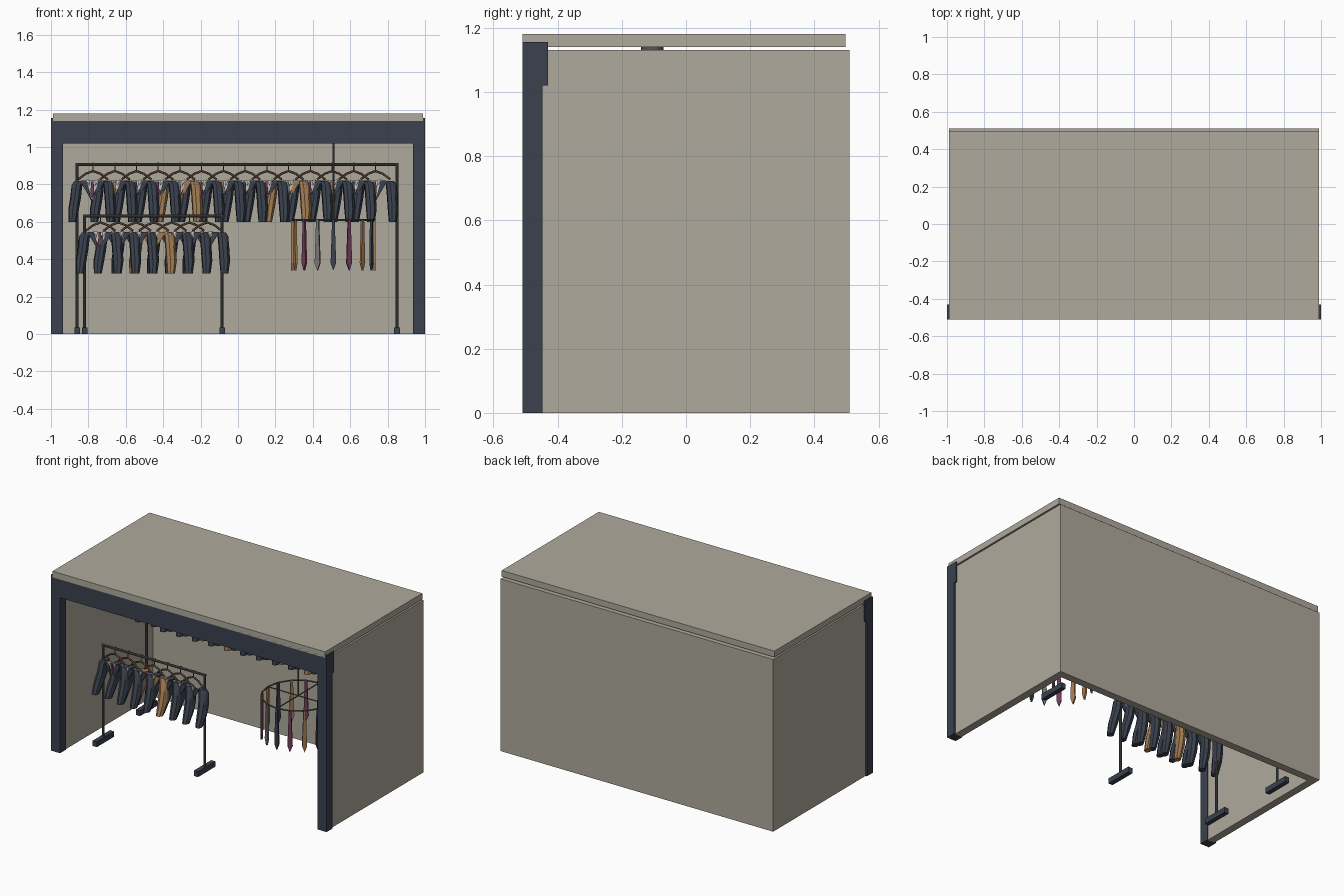
import bpy, bmesh, math
from mathutils import Vector, Matrix

old = bpy.data.objects.get("Cube")
if old:
    bpy.data.objects.remove(old, do_unlink=True)


def material(name, r, g, b):
    m = bpy.data.materials.new(name)
    m.use_nodes = True
    m.diffuse_color = (r, g, b, 1)
    m.node_tree.nodes["Principled BSDF"].inputs["Base Color"].default_value = (r, g, b, 1)
    return m


WALL = material("warm_grey_panel", .43, .40, .34)
NAVY = material("dark_navy", .043, .053, .075)
TAN = material("tan_cloth", .36, .20, .085)
PLUM = material("plum_cloth", .17, .045, .095)
METAL = material("dark_metal", .09, .09, .08)
WOOD = material("hanger_wood", .17, .10, .05)
SHIRT = material("shirt_white", .55, .52, .47)
GREY = material("grey_cloth", .19, .19, .18)


def finish(name, bm, mats, smooth=False):
    bmesh.ops.recalc_face_normals(bm, faces=bm.faces)
    me = bpy.data.meshes.new(name)
    bm.to_mesh(me)
    bm.free()
    ob = bpy.data.objects.new(name, me)
    bpy.context.collection.objects.link(ob)
    for m in mats:
        me.materials.append(m)
    if smooth:
        bpy.context.view_layer.objects.active = ob
        ob.select_set(True)
        bpy.ops.object.shade_smooth_by_angle(angle=math.radians(40))
        ob.select_set(False)
    return ob


def box(name, x, y, z, mat):
    """Box from (low, high) pairs on each axis."""
    bm = bmesh.new()
    low, high = zip(x, y, z)
    size = Vector(high) - Vector(low)
    mid = (Vector(high) + Vector(low)) / 2
    bmesh.ops.create_cube(bm, size=1, matrix=Matrix.Translation(mid) @ Matrix.Diagonal((*size, 1)))
    return finish(name, bm, [mat])


def add_rod(bm, a, b, r, idx=0, sides=8):
    a, b = Vector(a), Vector(b)
    d = b - a
    mat = Matrix.Translation((a + b) / 2) @ d.to_track_quat('Z', 'Y').to_matrix().to_4x4()
    geo = bmesh.ops.create_cone(bm, cap_ends=True, segments=sides, radius1=r, radius2=r,
                                depth=d.length, matrix=mat)
    for f in {f for v in geo["verts"] for f in v.link_faces}:
        f.material_index = idx


def add_loft(bm, rings, idx, sides=8):
    """Tube through horizontal oval rings (x, y, z, radius x, radius y)."""
    loops = []
    for x, y, z, rx, ry in rings:
        angles = [2 * math.pi * k / sides for k in range(sides)]
        loops.append([bm.verts.new((x + rx * math.cos(t), y + ry * math.sin(t), z)) for t in angles])
    faces = [bm.faces.new(loops[0]), bm.faces.new(loops[-1])]
    for lo, hi in zip(loops, loops[1:]):
        for k in range(sides):
            n = (k + 1) % sides
            faces.append(bm.faces.new((lo[k], lo[n], hi[n], hi[k])))
    for f in faces:
        f.material_index = idx


def add_plate(bm, outline, y, depth, idx):
    """Flat cloth piece: an (x, z) outline given a small depth."""
    front = [bm.verts.new((x, y, z)) for x, z in outline]
    back = [bm.verts.new((x, y + depth, z)) for x, z in outline]
    faces = [bm.faces.new(front), bm.faces.new(back)]
    for k in range(len(outline)):
        n = (k + 1) % len(outline)
        faces.append(bm.faces.new((front[k], front[n], back[n], back[k])))
    for f in faces:
        f.material_index = idx


# Shell: three walls and a floating roof
box("back_wall", (-.99, .99), (.46, .51), (0, 1.13), WALL)
box("roof", (-.99, .99), (-.51, .497), (1.14, 1.18), WALL)
for side, s in (("right", -1), ("left", 1)):
    box(side + "_wall", sorted((s * .94, s * .99)), (-.45, .46), (0, 1.13), WALL)
    box(side + "_post", sorted((s * .935, s)), (-.51, -.447), (0, 1.02), NAVY)
box("front_header", (-1, 1), (-.51, -.43), (1.02, 1.155), NAVY)


# Clothes racks
def rack(name, x0, x1, y, top):
    bm = bmesh.new()
    for x in (x0, x1):
        add_rod(bm, (x, y, .03), (x, y, top), .008)
    add_rod(bm, (x0 - .008, y, top), (x1 + .008, y, top), .008)
    finish(name + "_frame", bm, [METAL], True)
    for end, x in (("right", x0), ("left", x1)):
        box(f"{name}_{end}_foot", (x - .015, x + .015), (y - .09, y + .09), (0, .035), NAVY)


# Hanger with a jacket, shirt and tie, measured down from the rail
def jacket(name, x, y, top, cloth, tie):
    bm = bmesh.new()
    add_rod(bm, (0, 0, -.04), (0, 0, .008), .003, 0, 6)
    add_rod(bm, (0, 0, .009), (0, .012, .004), .003, 0, 6)
    for s in (-1, 1):
        add_rod(bm, (0, 0, -.035), (s * .04, 0, -.05), .006, 1, 6)
        add_rod(bm, (s * .04, 0, -.05), (s * .08, 0, -.08), .006, 1, 6)
        sleeve = [(.074, 0, -.088, .026, .022), (.086, -.004, -.11, .029, .032),
                  (.093, -.012, -.18, .029, .036), (.100, -.035, -.24, .029, .033),
                  (.102, -.062, -.308, .021, .025)]
        add_loft(bm, [(s * r[0], *r[1:]) for r in sleeve], 2)
        add_plate(bm, [(s * .068, -.088), (s * .032, -.085), (s * .003, -.20), (s * .03, -.15)],
                  -.026, .006, 2)
        add_plate(bm, [(s * .036, -.08), (s * .012, -.085), (s * .016, -.115)], -.03, .004, 3)
    add_plate(bm, [(-.034, -.085), (.034, -.085), (0, -.20)], -.02, .004, 3)
    add_plate(bm, [(-.006, -.09), (.006, -.09), (.010, -.15), (0, -.18), (-.010, -.15)],
              -.029, .005, 4)
    ob = finish(name, bm, [METAL, WOOD, cloth, SHIRT, tie], True)
    ob.location = (x, y, top)
    ob.rotation_euler.z = math.radians(-8)


def clothes_row(name, count, x0, x1, y, top, tan_places):
    ties = [PLUM, TAN, NAVY, PLUM, GREY]
    for i in range(count):
        x = x0 + (x1 - x0) * i / (count - 1)
        cloth = TAN if i in tan_places else NAVY
        jacket(f"{name}_jacket_{i + 1}", x, y, top, cloth, ties[i % len(ties)])


rack("tall_rack", -.86, .85, .28, .907)
clothes_row("tall_rack", 14, -.775, .735, .28, .907, (4, 9))
rack("short_rack", -.82, -.085, -.225, .632)
clothes_row("short_rack", 7, -.735, -.165, -.225, .632, (3,))

# Round tie display hung from the ceiling
cx, cy, cz, radius, count = .51, -.105, .61, .22, 16
bm = bmesh.new()
spots = [(cx + radius * math.cos(2 * math.pi * k / count),
          cy + radius * math.sin(2 * math.pi * k / count), cz) for k in range(count)]
for k, p in enumerate(spots):
    add_rod(bm, p, spots[(k + 1) % count], .005, 0, 6)
for k in range(0, count, 4):
    add_rod(bm, (cx, cy, cz), spots[k], .004, 0, 6)
add_rod(bm, (cx, cy, cz), (cx, cy, 1.13), .005)
add_rod(bm, (cx, cy, 1.125), (cx, cy, 1.14), .035, 0, 16)
finish("tie_ring", bm, [METAL], True)

tie_outline = [(-.007, 0), (.007, 0), (.009, -.06), (.015, -.23), (0, -.27), (-.015, -.23), (-.009, -.06)]
tie_colours = [TAN, TAN, PLUM, GREY, NAVY, PLUM, TAN, NAVY]
for k, p in enumerate(spots):
    bm = bmesh.new()
    add_plate(bm, tie_outline, -.006, .012, 0)
    ob = finish(f"hanging_tie_{k + 1}", bm, [tie_colours[k % len(tie_colours)]])
    ob.location = p
    ob.rotation_euler.z = 2 * math.pi * k / count + math.pi / 2
